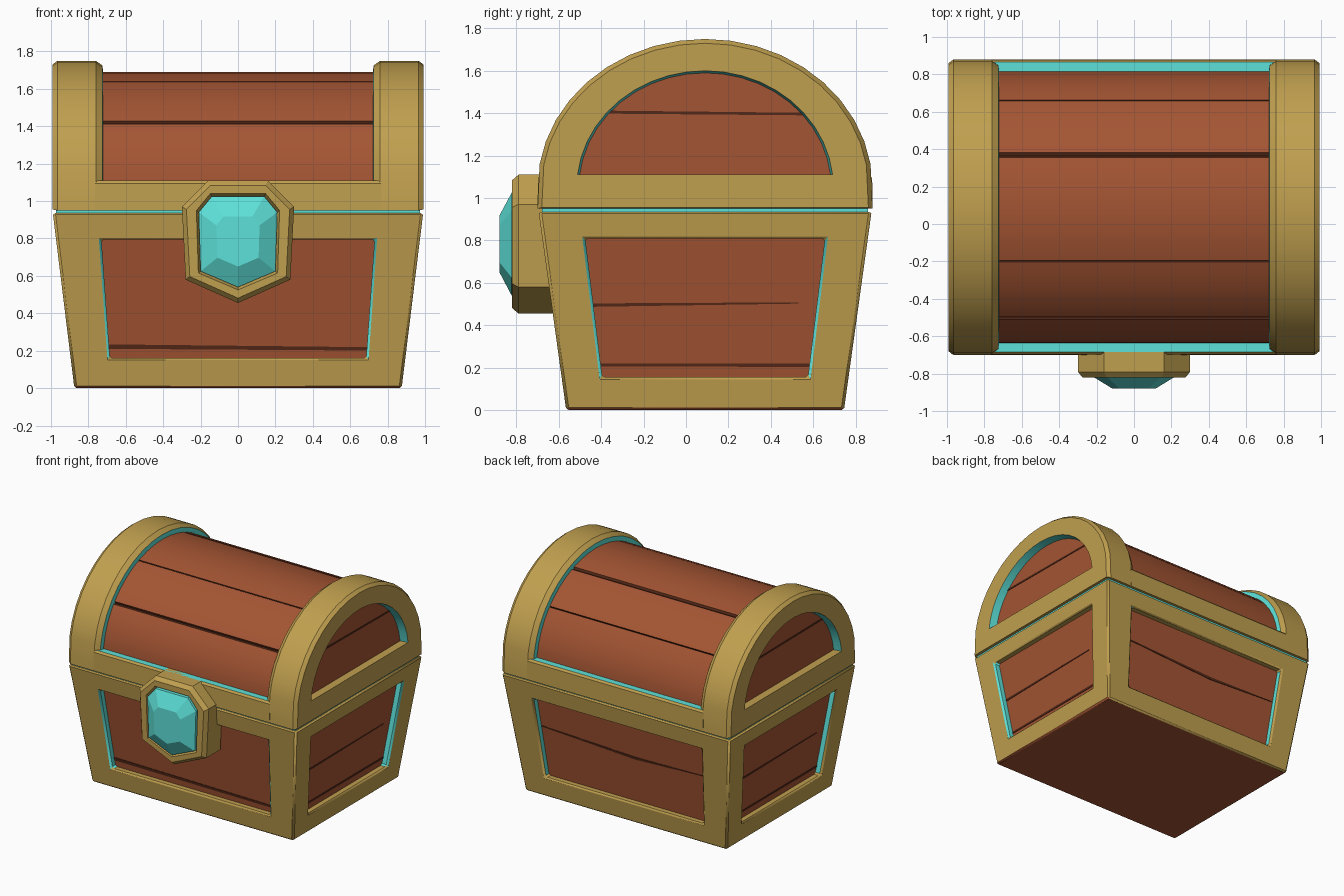
import bpy, bmesh, math

if "Cube" in bpy.data.objects:
    bpy.data.objects.remove(bpy.data.objects["Cube"])

CY = 0.09        # depth centre of the box
H = 0.935        # height of the lower box
ZC = 1.05        # height of the arch centre


def mat(name, rgb):
    m = bpy.data.materials.new(name)
    m.diffuse_color = (*rgb, 1)
    m.use_nodes = True
    m.node_tree.nodes["Principled BSDF"].inputs["Base Color"].default_value = m.diffuse_color
    return m


GOLD, BROWN, TEAL, DARK = range(4)
MATS = [mat("gold", (0.53, 0.35, 0.078)), mat("brown_wood", (0.37, 0.09, 0.033)),
        mat("teal", (0.11, 0.75, 0.69)), mat("dark_wood", (0.09, 0.022, 0.009))]


def finish(bm, name, bevel=0, angle=25):
    bmesh.ops.remove_doubles(bm, verts=bm.verts, dist=1e-5)
    bmesh.ops.recalc_face_normals(bm, faces=bm.faces)
    me = bpy.data.meshes.new(name)
    bm.to_mesh(me)
    bm.free()
    for m in MATS:
        me.materials.append(m)
    ob = bpy.data.objects.new(name, me)
    bpy.context.collection.objects.link(ob)
    if bevel:
        b = ob.modifiers.new("Bevel", 'BEVEL')
        b.width, b.segments, b.limit_method = bevel, 1, 'ANGLE'
        b.angle_limit = math.radians(35)
    bpy.ops.object.select_all(action='DESELECT')
    ob.select_set(True)
    bpy.context.view_layer.objects.active = ob
    bpy.ops.object.shade_smooth_by_angle(angle=math.radians(angle))
    return ob


def loft(bm, loops, pick, start=None, end=None):
    """Join closed loops; pick(ring, segment) gives the colour, start/end cap colours."""
    rings = [[bm.verts.new(p) for p in lp] for lp in loops]
    n = len(rings[0])
    for r in range(len(rings) - 1):
        for i in range(n):
            j = (i + 1) % n
            f = bm.faces.new((rings[r][i], rings[r][j], rings[r + 1][j], rings[r + 1][i]))
            f.material_index = pick(r, i)
    for ring, m in ((rings[0], start), (rings[-1], end)):
        if m is not None:
            bm.faces.new(ring).material_index = m


def hx(z): return 0.875 + 0.115 * z / H
def hy(z): return 0.655 + 0.13 * z / H


def on_side(side, s, z, inset=0.0):
    """Point on a tapered wall of the box: s along the wall, z up."""
    sign = -1 if side in ("front", "left") else 1
    if side in ("front", "back"):
        return (s, CY + sign * (hy(z) - inset), z)
    return (sign * (hx(z) - inset), CY + s, z)


def rect(side, lo, hi, z0, z1, inset=0.0):
    return [on_side(side, s, z, inset) for s, z in ((-lo, z0), (lo, z0), (hi, z1), (-hi, z1))]


# lower box: gold frame with teal jambs
bm = bmesh.new()
for side in ("front", "back", "left", "right"):
    wide = side in ("front", "back")
    half = hx if wide else hy
    opening = (0.685, 0.73, 0.16, 0.795) if wide else (0.485, 0.565, 0.155, 0.81)
    loft(bm, [rect(side, half(0), half(H), 0, H), rect(side, *opening), rect(side, *opening, 0.08)],
         lambda r, i: TEAL if r == 1 and i % 2 else GOLD)
for z, m in ((0, BROWN), (H, GOLD)):
    f = bm.faces.new([bm.verts.new((sx * hx(z), CY + sy * hy(z), z))
                      for sx, sy in ((-1, -1), (1, -1), (1, 1), (-1, 1))])
    f.material_index = m
finish(bm, "box_frame", 0.012)

# recessed plank walls
bm = bmesh.new()
loft(bm, [[(sx * (hx(z) - 0.05), CY + sy * (hy(z) - 0.05), z)
           for sx, sy in ((-1, -1), (1, -1), (1, 1), (-1, 1))] for z in (0.03, 0.9)],
     lambda r, i: BROWN, BROWN, BROWN)
finish(bm, "box_planks")

# dark seams between planks: (side, s0, z0, w0, s1, z1, w1)
bm = bmesh.new()
seams = [("front", -0.69, 0.222, 0.024, 0.69, 0.21, 0.018),
         ("back", 0.71, 0.56, 0.008, -0.1, 0.52, 0.02),
         ("back", -0.1, 0.52, 0.02, -0.7, 0.54, 0.004)]
for side, k in (("right", 1), ("left", -1)):
    seams += [(side, -0.53 * k, 0.495, 0.016, 0.44 * k, 0.505, 0.006),
              (side, -0.49 * k, 0.212, 0.014, 0.49 * k, 0.212, 0.016)]
for side, s0, z0, w0, s1, z1, w1 in seams:
    loft(bm, [[on_side(side, s, z, d) for s, z in ((s0, z0 - w0 / 2), (s1, z1 - w1 / 2),
              (s1, z1 + w1 / 2), (s0, z0 + w0 / 2))] for d in (0.054, 0.046)],
         lambda r, i: DARK, None, DARK)
for k in (-1, 1):
    loft(bm, [[(k * x, y, z) for y, z in ((-0.37, 1.398), (0.56, 1.39), (0.56, 1.402), (-0.37, 1.412))]
              for x in (0.925, 0.934)], lambda r, i: DARK, None, DARK)
finish(bm, "plank_seams")

# thin teal layer in the gap between box and lid
bm = bmesh.new()
loft(bm, [[(sx * 0.972, CY + sy * 0.768, z) for sx, sy in ((-1, -1), (1, -1), (1, 1), (-1, 1))]
          for z in (0.92, 0.965)], lambda r, i: TEAL, TEAL, TEAL)
finish(bm, "lid_gap")


def arch(x, a, b, base, n=20):
    """Closed arch outline at x: half width a, rise b, flat bottom at base."""
    t0 = math.asin(max(0, base - ZC) / b)
    ts = [t0 + (math.pi - 2 * t0) * i / n for i in range(n + 1)]
    pts = [(CY + a * math.cos(t), ZC + b * math.sin(t)) for t in ts]
    pts = [(pts[0][0], base)] + pts[1:-1] + [(pts[-1][0], base)]
    return [(x, y, z) for y, z in pts]


# lid end arches: outer band, recessed teal rim and plank end panel
for k, name in ((-1, "lid_arch_left"), (1, "lid_arch_right")):
    bm = bmesh.new()
    loops = [arch(k * 0.72, 0.72, 0.63, 0.95), arch(k * 0.725, 0.765, 0.675, 0.95),
             arch(k * 0.76, 0.79, 0.70, 0.95), arch(k * 0.965, 0.79, 0.70, 0.95),
             arch(k * 0.992, 0.77, 0.68, 0.955), arch(k * 0.992, 0.605, 0.55, 1.11),
             arch(k * 0.93, 0.595, 0.54, 1.11)]
    loft(bm, loops, lambda r, i: TEAL if r in (0, 5) and i < 20 else GOLD, None, BROWN)
    finish(bm, name)

# lid rails at front and back, teal on top
for k, name in ((-1, "lid_rail_front"), (1, "lid_rail_back")):
    bm = bmesh.new()
    loft(bm, [[(x, CY + k * y, z) for y, z in ((0.70, 0.95), (0.79, 0.95), (0.788, 1.095), (0.775, 1.11),
              (0.70, 1.11))] for x in (-0.765, 0.765)],
         lambda r, i: TEAL if i == 3 else GOLD, GOLD, GOLD)
    finish(bm, name)

# barrel lid with notched dark seams: (y position, half angle)
notches = [(math.acos((y - CY) / 0.73), d) for y, d in
           ((0.37, 0.02), (-0.505, 0.016), (-0.20, 0.006), (0.66, 0.006))]
pts = [(math.pi * i / 24, 1.0, BROWN) for i in range(25)]
pts = [p for p in pts if all(abs(p[0] - a) > 1.3 * d for a, d in notches)]
for a, d in notches:
    pts += [(a - d, 1.0, DARK), (a, 0.98, DARK), (a + d, 1.0, BROWN)]
pts.sort()
outline = [(CY + 0.73 * s * math.cos(t), ZC + 0.64 * s * math.sin(t)) for t, s, m in pts]
cols = [m for t, s, m in pts]
bm = bmesh.new()
loft(bm, [[(x, y, z) for y, z in outline] for x in (-0.74, 0.74)],
     lambda r, i: cols[i], BROWN, BROWN)
finish(bm, "lid_barrel")

# lock plate and gem
plate = [(-0.30, 0.97), (-0.16, 1.11), (0.16, 1.11), (0.30, 0.97), (0.28, 0.58), (0, 0.455), (-0.28, 0.58)]
gem = [(-0.21, 0.94), (-0.14, 1.025), (0.14, 1.025), (0.21, 0.94), (0.20, 0.625), (0, 0.54), (-0.20, 0.625)]


def ring(shape, y, s=1.0):
    return [(x * s, y, 0.785 + (z - 0.785) * s) for x, z in shape]


bm = bmesh.new()
loft(bm, [ring(plate, -0.62), ring(plate, -0.79), ring(plate, -0.82, 0.92),
          ring(gem, -0.82, 1.06), ring(gem, -0.79, 1.0)], lambda r, i: GOLD, GOLD, GOLD)
finish(bm, "lock_plate")
bm = bmesh.new()
loft(bm, [ring(gem, -0.78), ring(gem, -0.822), ring(gem, -0.88, 0.55)],
     lambda r, i: TEAL, TEAL, TEAL)
finish(bm, "lock_gem", angle=5)
